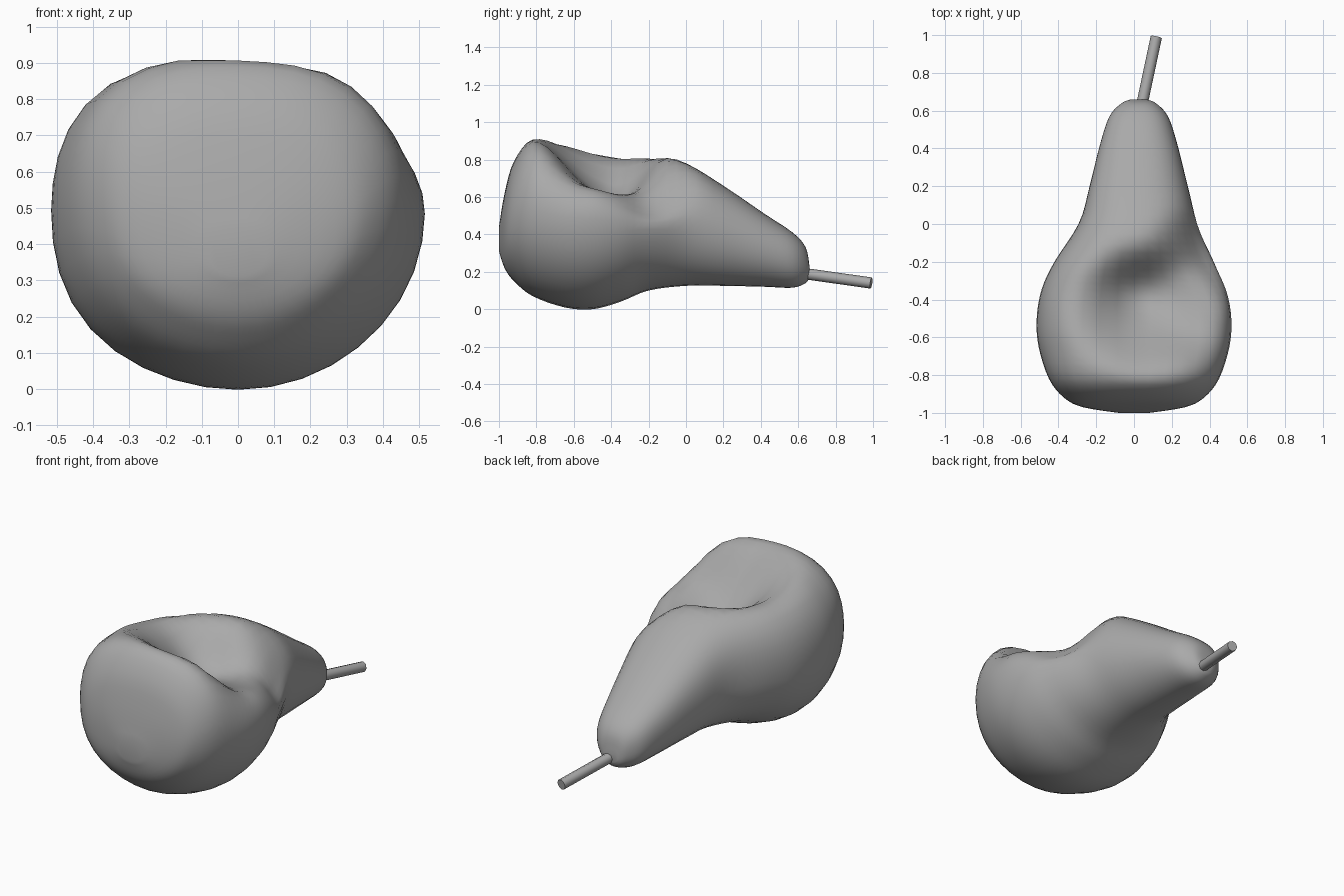
import bpy, bmesh
from math import cos, sin, pi, radians
from mathutils import Vector

SIDES = 36
STEPS = 4

cube = bpy.data.objects.get("Cube")
if cube:
    bpy.data.objects.remove(cube)


def make_material(name, value):
    mat = bpy.data.materials.new(name)
    mat.use_nodes = True
    color = (value, value, value, 1)
    mat.diffuse_color = color
    mat.node_tree.nodes["Principled BSDF"].inputs["Base Color"].default_value = color
    return mat


def finish(name, bm, mat, angle):
    bmesh.ops.recalc_face_normals(bm, faces=bm.faces)
    mesh = bpy.data.meshes.new(name)
    bm.to_mesh(mesh)
    bm.free()
    mesh.materials.append(mat)
    obj = bpy.data.objects.new(name, mesh)
    bpy.context.collection.objects.link(obj)
    bpy.ops.object.select_all(action="DESELECT")
    obj.select_set(True)
    bpy.context.view_layer.objects.active = obj
    bpy.ops.object.shade_smooth_by_angle(angle=radians(angle))


def loft(bm, rings):
    """Skin closed rings of points and cap both ends."""
    loops = [[bm.verts.new(p) for p in ring] for ring in rings]
    for a, b in zip(loops, loops[1:]):
        for i in range(len(a)):
            j = (i + 1) % len(a)
            bm.faces.new((a[i], a[j], b[j], b[i]))
    bm.faces.new(loops[0])
    bm.faces.new(loops[-1])


def spline(points, steps):
    """Smooth curve through the given stations."""
    pts = [Vector(p) for p in points]
    pts = [pts[0]] + pts + [pts[-1]]
    out = []
    for a, b, c, d in zip(pts, pts[1:], pts[2:], pts[3:]):
        for k in range(steps):
            t = k / steps
            out.append(b + (c - a) * (t / 2)
                       + (a * 2 - b * 5 + c * 4 - d) * (t * t / 2)
                       + (b * 3 - a - c * 3 + d) * (t ** 3 / 2))
    return out + [pts[-1]]


def smooth(t):
    t = max(0, min(1, t))
    return t * t * (3 - 2 * t)


def falloff(p, x, y, rx, ry):
    """One at the centre of an ellipse seen from above, zero at its rim."""
    return smooth(1 - Vector(((p.x - x) / rx, (p.y - y) / ry)).length)


def bite(p):
    """Sink the upper skin into a hollow that opens toward the left side."""
    main = falloff(p, .07, -.45, .46, .40)
    crease = falloff(p, .03, -.32, .28, .22)
    opening = falloff(p, .36, -.20, .36, .34)
    lip = falloff(p, .36, -.55, .28, .28)
    upper = smooth((p.z - .40) / .28)
    return p - Vector((.03 * opening, 0, .28 * main + .06 * crease
                       + .14 * opening + .09 * lip)) * upper


# Body stations: y, half width, underside, top
STATIONS = [
    (-1, .08, .31, .44), (-.97, .27, .22, .62), (-.92, .37, .15, .79),
    (-.82, .45, .07, .91), (-.65, .505, .01, .92), (-.5, .515, 0, .91),
    (-.35, .49, .04, .88), (-.2, .425, .10, .845), (0, .315, .125, .78),
    (.2, .26, .125, .66), (.42, .205, .12, .51), (.57, .155, .115, .41),
    (.64, .09, .14, .33), (.66, .04, .17, .23),
]

skin = make_material("grey skin", 0.4)

# Fruit body lying on its side with a bitten hollow
rings = []
for y, width, low, high in spline(STATIONS, STEPS):
    middle = low + (high - low) * 0.54
    shift = 0.025 * smooth((y + 0.3) / 0.4)
    ring = []
    for i in range(SIDES):
        a = 2 * pi * i / SIDES
        c, s = cos(a), sin(a)
        bulge = 1 + sin(2 * a) ** 2 * (0.035 + 0.03 * s - 0.02 * c)
        height = high - middle if s > 0 else middle - low
        p = Vector((shift + width * c * bulge, y, middle + height * s * bulge))
        ring.append(bite(p))
    rings.append(ring)
bm = bmesh.new()
loft(bm, rings)
finish("fruit_body", bm, skin, 60)

# Stem as a short rod
start, end = Vector((.035, .6, .195)), Vector((.118, .99, .14))
axis = (end - start).normalized()
side = axis.cross(Vector((0, 0, 1))).normalized()
up = side.cross(axis)
bm = bmesh.new()
loft(bm, [[c + (side * cos(i * pi / 4) + up * sin(i * pi / 4)) * .03 for i in range(8)]
          for c in (start, end)])
finish("stem", bm, skin, 50)
